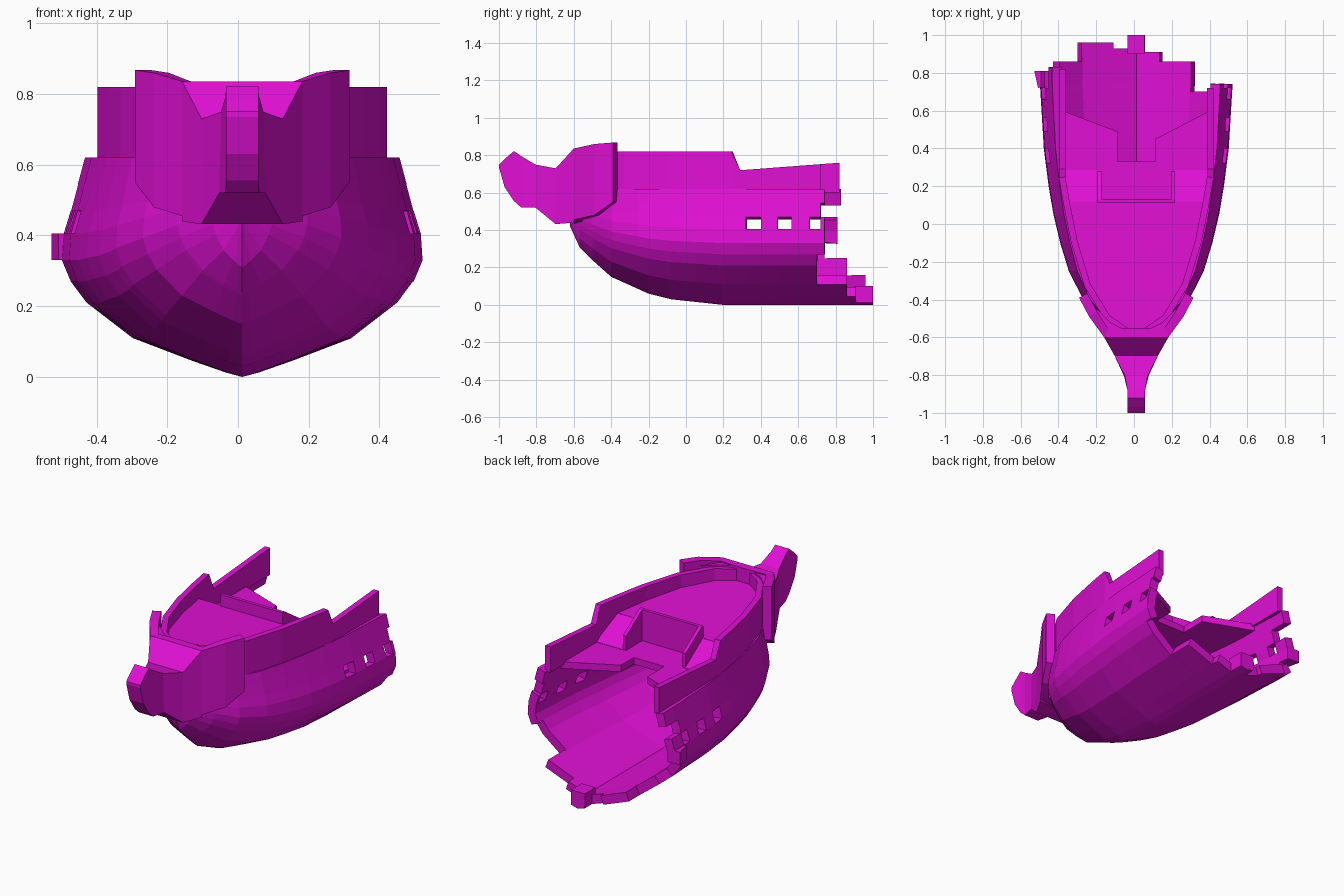
import bpy, bmesh

if "Cube" in bpy.data.objects:
    bpy.data.objects.remove(bpy.data.objects["Cube"])

CX = 0.012  # sideways offset of the wreck's centreline
mat = bpy.data.materials.new("magenta")
mat.diffuse_color = (0.75, 0.005, 0.66, 1)
mat.use_nodes = True
mat.node_tree.nodes["Principled BSDF"].inputs["Base Color"].default_value = mat.diffuse_color


def make(name, verts, faces, thickness=0, recalc=True):
    """Flat-shaded mesh object, optionally thickened inward."""
    me = bpy.data.meshes.new(name)
    bm = bmesh.new()
    vs = [bm.verts.new((x + CX, y, z)) for x, y, z in verts]
    for f in faces:
        bm.faces.new([vs[i] for i in f])
    bmesh.ops.remove_doubles(bm, verts=bm.verts, dist=0.0005)
    if recalc:
        bmesh.ops.recalc_face_normals(bm, faces=bm.faces)
    bm.to_mesh(me)
    bm.free()
    me.materials.append(mat)
    ob = bpy.data.objects.new(name, me)
    bpy.context.collection.objects.link(ob)
    if thickness:
        mod = ob.modifiers.new("thickness", 'SOLIDIFY')
        mod.thickness = thickness
        mod.offset = -1
    return ob


def loop_solid(name, a, b):
    """Closed solid between two matching outlines."""
    n = len(a)
    faces = [list(range(n)), list(range(n, 2 * n))]
    faces += [[i, (i + 1) % n, n + (i + 1) % n, n + i] for i in range(n)]
    return make(name, a + b, faces)


def prism(name, pts, z0, z1, sheer=0):
    """Extrude a plan outline between two heights, rising forward by sheer."""
    return loop_solid(name, [(x, y, z0 - sheer * y) for x, y in pts],
                      [(x, y, z1 - sheer * y) for x, y in pts])


def side_prism(name, profile, x0, x1):
    """Extrude a (y, z) side profile across x."""
    return loop_solid(name, [(x0, y, z) for y, z in profile], [(x1, y, z) for y, z in profile])


def wall(name, pts, thickness):
    """Standing wall through (x, y, top, bottom), starboard aft to port aft."""
    n = len(pts)
    verts = [(x, y, t) for x, y, t, b in pts] + [(x, y, b) for x, y, t, b in pts]
    faces = [[i, i + 1, n + i + 1, n + i] for i in range(n - 1)]
    return make(name, verts, faces, thickness, recalc=False)


def lerp(table, y):
    if y <= table[0][0]:
        return table[0][1]
    for (a, va), (b, vb) in zip(table, table[1:]):
        if y <= b:
            return va + (vb - va) * (y - a) / (b - a)
    return table[-1][1]


# Hull: midship section, keel rise and plan taper
SECTION = [(0, 0), (.045, .012), (.14, .045), (.31, .11), (.44, .21), (.485, .27),
           (.51, .33), (.505, .405), (.485, .47), (.465, .545), (.445, .62)]
KEEL = [(-.62, .42), (-.57, .31), (-.49, .23), (-.4, .15), (-.2, .06), (-.08, .03),
        (.2, 0), (1, 0)]
TAPER = [(-.62, 0), (-.57, .17), (-.5, .36), (-.4, .55), (-.25, .70), (-.1, .79),
         (.05, .86), (.2, .91), (.4, .96), (.74, 1), (1, 1)]
# Broken aft ends of each plank strip, keel to rail
END = {1: [1, .91, .86, .70, .70, .74, .74, .74, .72, .74],
       -1: [1, .93, .96, .86, .74, .74, .81, .81, .72, .83]}
PORTS = [(.32, .40), (.49, .565), (.66, .72)]
PORT_STRIP = 7


def hull_point(i, y, side):
    w, z = SECTION[i]
    lift = lerp(KEEL, y) * (1 - z / .62) ** 1.15
    return (side * w * lerp(TAPER, y), y, z + lift)


stations = {y for y, _ in KEEL + TAPER} | {y for p in PORTS for y in p}
stations = sorted(stations | set(END[1]) | set(END[-1]))
verts, faces = [], []
for side in (1, -1):
    for j in range(len(SECTION) - 1):
        for y0, y1 in zip(stations, stations[1:]):
            mid = (y0 + y1) / 2
            port = j == PORT_STRIP and any(a < mid < b for a, b in PORTS)
            if mid > END[side][j] or port:
                continue
            n = len(verts)
            verts += [hull_point(j, y0, side), hull_point(j + 1, y0, side),
                      hull_point(j + 1, y1, side), hull_point(j, y1, side)]
            faces.append([n, n + 3, n + 2, n + 1] if side > 0 else [n, n + 1, n + 2, n + 3])
make("hull", verts, faces, 0.053, recalc=False)

# Broken timber ends: keel stub and port plank stub
side_prism("keel_stub", [(.9, .02), (1, .02), (1, .1), (.9, .1)], -.047, .043)
prism("plank_stub", [(-.49, .73), (-.52, .72), (-.54, .81), (-.49, .81)], .33, .405)

# Bulwark: stepped rail wall, longer on the port side
BOW = [(.41, .245), (.385, .1), (.345, -.1), (.275, -.33), (.165, -.51)]
aft = lambda end: [(.41, end, .72 + .04 * (end - .29) / .53, .6), (.41, .29, .72, .6)]
half = [(x, y, .82, .6) for x, y in BOW]
star = aft(.72) + half + [(0, -.615, .82, .6)]
port = [(-x, y, t, b) for x, y, t, b in reversed(aft(.82) + half)]
wall("bulwark", star + port, 0.035)

# Bow collar wrapped around the stem
half = [(.303, -.39, .868, .55), (.25, -.49, .86, .48), (.17, -.6, .836, .455)]
wall("bow_collar", half + [(0, -.6, .836, .43)]
     + [(-x, y, t, b) for x, y, t, b in reversed(half)], 0.05)

# Filler timbers between collar and bulwark
for s, label in ((1, "right"), (-1, "left")):
    prism("bow_filler_" + label, [(0, -.59), (s * .16, -.59), (s * .225, -.49),
                                  (s * .21, -.45), (s * .14, -.52)], .5, .83)

# Beak: rectangular sections (y, top, bottom, top half width, bottom half width)
BEAK = [(-.6, .836, .44, .17, .17), (-.697, .73, .432, .115, .115), (-.805, .75, .52, .06, .065),
        (-.88, .795, .52, .047, .047), (-.92, .822, .555, .046, .046),
        (-.97, .78, .63, .046, .046), (-1, .75, .735, .046, .046)]
verts, faces = [], []
for y, t, b, wt, wb in BEAK:
    verts += [(wt, y, t), (-wt, y, t), (-wb, y, b), (wb, y, b)]
for s in range(len(BEAK) - 1):
    faces += [[4 * s + i, 4 * s + (i + 1) % 4, 4 * s + 4 + (i + 1) % 4, 4 * s + 4 + i]
              for i in range(4)]
faces += [[0, 1, 2, 3], [len(verts) - 4 + i for i in range(4)]]
make("beak", verts, faces)

# Raised foredeck inside the bulwark
edge = [(.375, .12)] + [(x - .015, y) for x, y in BOW[1:]]
prism("foredeck", edge + [(0, -.6)] + [(-x, y) for x, y in reversed(edge)], .66, .735, .03)

# Main deck with a broken aft edge
prism("main_deck", [(-.39, .1), (.39, .1), (.39, .60), (.10, .45), (.10, .33), (-.10, .33),
                    (-.10, .49), (-.39, .60)], .575, .615)

# Rail across the deck break, with a ramp and sloped rail on each side
side_prism("deck_break_rail", [(.11, .6), (.13, .6), (.13, .80), (.11, .80)], -.2, .2)
for s, label in ((1, "right"), (-1, "left")):
    side_prism("ramp_" + label, [(.12, .6), (.285, .6), (.285, .617), (.12, .73)], s * .2, s * .385)
    side_prism("ramp_rail_" + label, [(.11, .6), (.28, .6), (.28, .70), (.13, .80), (.11, .80)],
               s * .185, s * .205)
